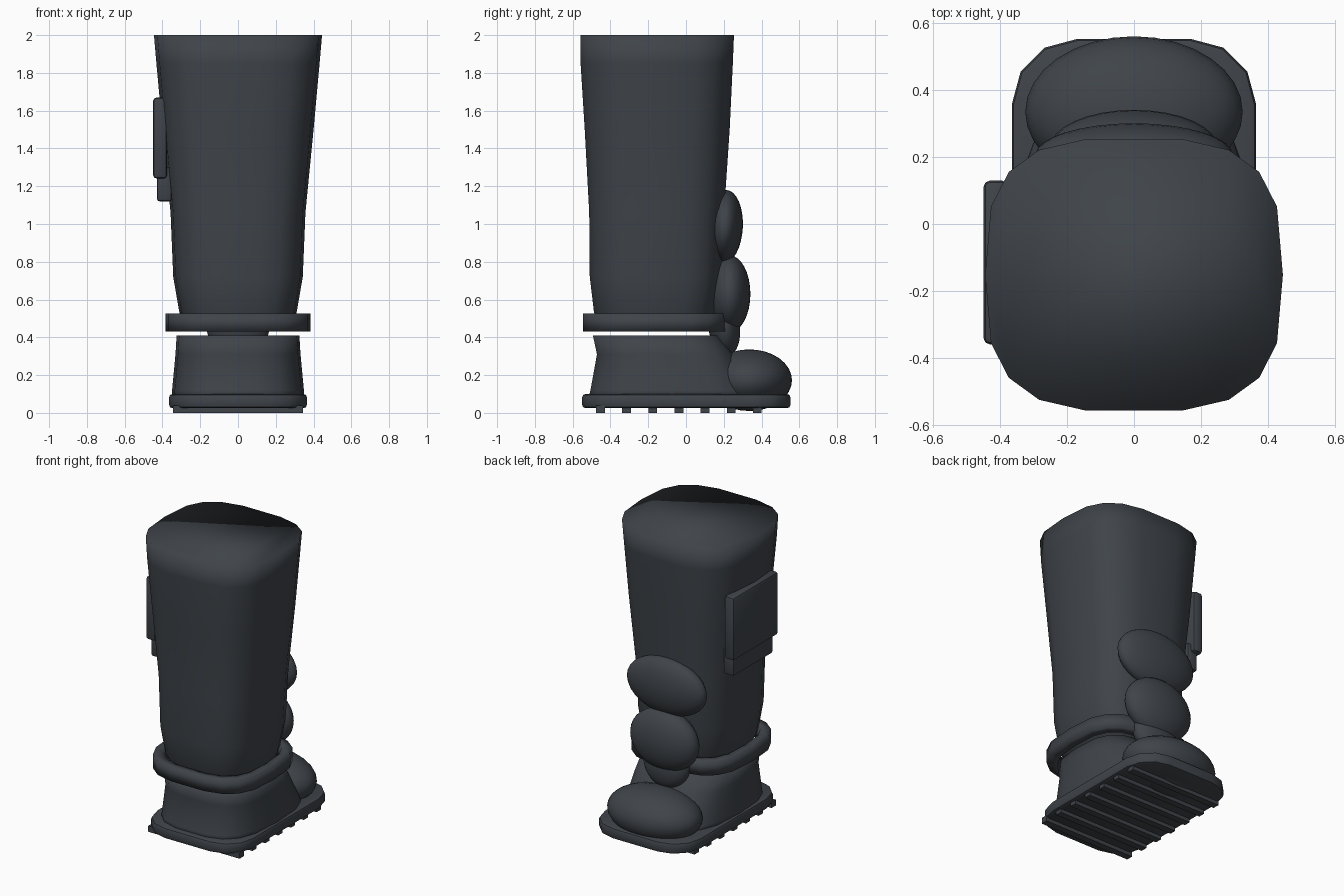
import bpy, bmesh, math
from mathutils import Matrix

if "Cube" in bpy.data.objects:
    bpy.data.objects.remove(bpy.data.objects["Cube"], do_unlink=True)

rubber = bpy.data.materials.new("dark slate grey")
rubber.use_nodes = True
COLOUR = (0.05, 0.058, 0.068, 1)
rubber.diffuse_color = COLOUR
rubber.node_tree.nodes["Principled BSDF"].inputs["Base Color"].default_value = COLOUR
SIDES = 18


def finish(name, bm, angle=None):
    bmesh.ops.recalc_face_normals(bm, faces=bm.faces)
    mesh = bpy.data.meshes.new(name)
    bm.to_mesh(mesh)
    bm.free()
    ob = bpy.data.objects.new(name, mesh)
    bpy.context.collection.objects.link(ob)
    mesh.materials.append(rubber)
    for p in mesh.polygons:
        p.use_smooth = True
    if angle:
        bpy.ops.object.select_all(action="DESELECT")
        ob.select_set(True)
        bpy.context.view_layer.objects.active = ob
        bpy.ops.object.shade_smooth_by_angle(angle=math.radians(angle))
    return ob


def squircle(bm, z, half_x, back, front):
    """One rounded-square ring of vertices."""
    def power(v):
        return math.copysign(abs(v) ** 0.65, v)
    ring = []
    for i in range(SIDES):
        a = math.tau * i / SIDES
        y = (back + front) / 2 + (front - back) / 2 * power(math.sin(a))
        ring.append(bm.verts.new((half_x * power(math.cos(a)), y, z)))
    return ring


def loft(name, sections, closed=False, angle=None):
    bm = bmesh.new()
    rings = [squircle(bm, *s) for s in sections]
    pairs = list(zip(rings, rings[1:]))
    if closed:
        pairs.append((rings[-1], rings[0]))
    else:
        bm.faces.new(rings[0])
        bm.faces.new(rings[-1])
    for low, high in pairs:
        for i in range(SIDES):
            j = (i + 1) % SIDES
            bm.faces.new((low[i], low[j], high[j], high[i]))
    return finish(name, bm, angle)


def ellipsoid(name, centre, radii, tilt=0):
    bm = bmesh.new()
    bmesh.ops.create_uvsphere(bm, u_segments=32, v_segments=16, radius=1)
    bm.transform(Matrix.Translation(centre) @ Matrix.Rotation(math.radians(tilt), 4, "X")
                 @ Matrix.Diagonal((*radii, 1)))
    return finish(name, bm)


def box(name, low, high, bevel=0, corner=0):
    bm = bmesh.new()
    bmesh.ops.create_cube(bm, size=1)
    size = [h - l for l, h in zip(low, high)]
    mid = [(h + l) / 2 for l, h in zip(low, high)]
    bm.transform(Matrix.Translation(mid) @ Matrix.Diagonal((*size, 1)))
    if corner:
        upright = [e for e in bm.edges if abs(e.verts[0].co.z - e.verts[1].co.z) > 0.01]
        bmesh.ops.bevel(bm, geom=upright, offset=corner, segments=3,
                        profile=0.5, affect="EDGES")
    if bevel:
        sharp = [e for e in bm.edges if e.calc_face_angle(0) > 1]
        bmesh.ops.bevel(bm, geom=sharp, offset=bevel, segments=2,
                        profile=0.5, affect="EDGES")
    return finish(name, bm, 35)


# Leg: z, half width, back, front
loft("leg", [(0.44, 0.27, -0.45, 0.13), (0.53, 0.31, -0.49, 0.16),
             (0.72, 0.343, -0.513, 0.19), (1.06, 0.357, -0.516, 0.205),
             (1.5, 0.4, -0.54, 0.235), (1.85, 0.432, -0.562, 0.252),
             (2.0, 0.445, -0.562, 0.258)])

# Ankle collar, an open band around the leg
loft("ankle_collar", [(0.43, 0.385, -0.55, 0.22), (0.525, 0.385, -0.55, 0.22),
                      (0.525, 0.325, -0.49, 0.16), (0.43, 0.325, -0.49, 0.16)],
     closed=True)

# Boot body
loft("boot_upper", [(0.08, 0.352, -0.52, 0.37), (0.12, 0.349, -0.51, 0.36),
                    (0.31, 0.331, -0.475, 0.25), (0.41, 0.325, -0.496, 0.17)])

# Padded front and toe
ellipsoid("toe_cap", (0, 0.335, 0.173), (0.325, 0.226, 0.163))
ellipsoid("tongue", (0, 0.2, 0.47), (0.17, 0.085, 0.17), 8)
ellipsoid("lower_shin_pad", (0, 0.228, 0.63), (0.25, 0.113, 0.205))
ellipsoid("upper_shin_pad", (0, 0.205, 0.985), (0.295, 0.096, 0.195), -3)

# Sole with cross bars
box("sole", (-0.365, -0.55, 0.025), (0.365, 0.553, 0.1), bevel=0.018, corner=0.195)
for i in range(7):
    y = -0.453 + 0.1385 * i
    box(f"tread_bar_{i + 1}", (-0.345, y - 0.023, 0), (0.345, y + 0.023, 0.04))

# Side pouch: flap and the body showing beneath it
box("pouch_flap", (-0.45, -0.36, 1.24), (-0.375, 0.13, 1.67), bevel=0.02)
box("pouch_body", (-0.43, -0.33, 1.12), (-0.35, 0.1, 1.3), bevel=0.015)
